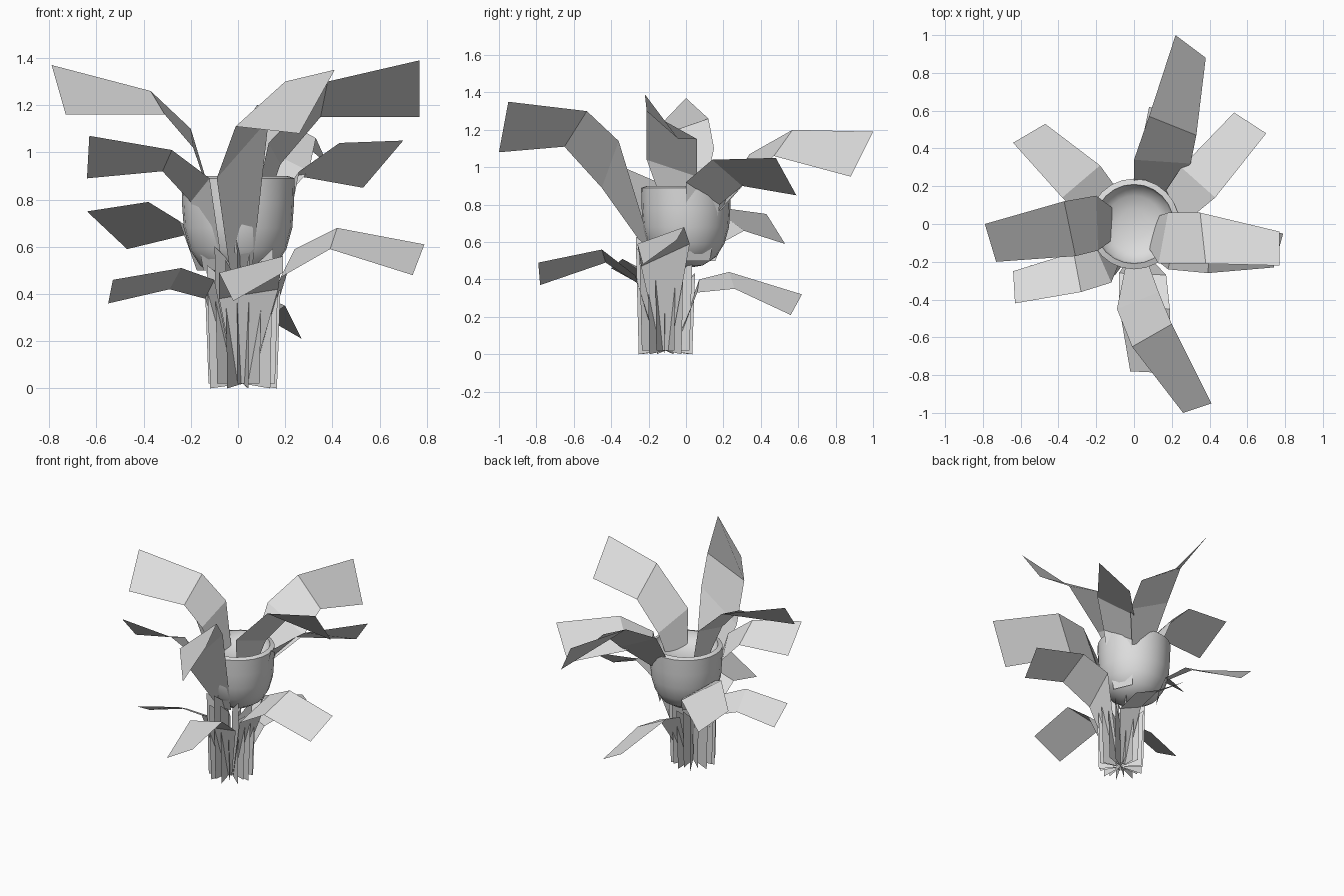
import bpy, bmesh, math, random
from mathutils import Vector

cube = bpy.data.objects.get("Cube")
if cube:
    bpy.data.objects.remove(cube, do_unlink=True)

random.seed(4)
CENTRE = Vector((0, 0, 0))
STEM = Vector((0.02, -0.11, 0))

# Where leaves are rooted: axis, radius and height
OUTSIDE_BOWL = (CENTRE, 0.175, 0.5)
INSIDE_BOWL = (CENTRE, 0.08, 0.65)
IN_STEM = (STEM, 0.05, 0.02)

grey = bpy.data.materials.new("plain grey")
grey.use_nodes = True
colour = (0.72, 0.72, 0.72, 1)
grey.diffuse_color = colour
grey.node_tree.nodes["Principled BSDF"].inputs["Base Color"].default_value = colour


def finish(name, bm):
    """Turn a bmesh into a named object with the shared material."""
    mesh = bpy.data.meshes.new(name)
    bm.to_mesh(mesh)
    bm.free()
    mesh.materials.append(grey)
    obj = bpy.data.objects.new(name, mesh)
    bpy.context.collection.objects.link(obj)
    return obj


def strip(bm, pairs):
    """Skin a ribbon of quads through successive pairs of edge points."""
    rows = [[bm.verts.new(p) for p in pair] for pair in pairs]
    for (a, b), (c, d) in zip(rows, rows[1:]):
        bm.faces.new((a, b, d, c))


def leaf(name, rooted, tip, mid, neck):
    """Bent leaf; its root is the neck pulled down towards an axis."""
    axis, radius, foot = rooted
    root = []
    for point in neck:
        flat = Vector((point[0], point[1], 0)) - axis
        root.append(axis + flat.normalized() * radius + Vector((0, 0, foot)))
    bm = bmesh.new()
    strip(bm, (root, neck, mid, tip))
    finish(name, bm)


# Round bowl with a rim and a shallow filled top, turned from a profile
profile = [(0, .46), (.09, .475), (.16, .52), (.205, .59), (.23, .68), (.237, .78),
           (.24, .89), (.21, .9), (.2, .86), (.15, .825), (.08, .805), (0, .8)]
bm = bmesh.new()
verts = [bm.verts.new((r, 0, z)) for r, z in profile]
edges = [bm.edges.new(pair) for pair in zip(verts, verts[1:])]
bmesh.ops.spin(bm, geom=verts + edges, cent=(0, 0, 0), axis=(0, 0, 1),
               angle=math.tau, steps=24)
bmesh.ops.remove_doubles(bm, verts=bm.verts, dist=0.001)
bmesh.ops.recalc_face_normals(bm, faces=bm.faces)
bowl = finish("bowl", bm)
bowl.select_set(True)
bpy.context.view_layer.objects.active = bowl
bpy.ops.object.shade_smooth_by_angle(angle=math.radians(50))

# Tall upper leaves
leaf("back_upper_leaf", INSIDE_BOWL,
     tip=[(.22, 1, 1.19), (.38, .88, .95)],
     mid=[(.08, .57, 1.2), (.33, .47, 1.06)],
     neck=[(0, .34, 1.07), (.3, .32, .92)])
leaf("front_upper_leaf", OUTSIDE_BOWL,
     tip=[(.26, -1, 1.08), (.41, -.95, 1.35)],
     mid=[(-.01, -.65, 1.11), (.2, -.53, 1.3)],
     neck=[(-.09, -.45, .89), (.13, -.36, 1.14)])
leaf("right_upper_leaf", INSIDE_BOWL,
     tip=[(-.79, 0, 1.37), (-.73, -.2, 1.16)],
     mid=[(-.37, .12, 1.26), (-.31, -.17, 1.16)],
     neck=[(-.2, .15, 1.1), (-.19, -.14, 1.02)])
leaf("left_upper_leaf", INSIDE_BOWL,
     tip=[(.77, -.22, 1.39), (.77, -.04, 1.15)],
     mid=[(.38, -.21, 1.3), (.35, .06, 1.15)],
     neck=[(.13, -.21, 1.04), (.18, .06, .95)])

# Middle leaves on the diagonals
leaf("back_left_leaf", OUTSIDE_BOWL,
     tip=[(.7, .48, 1.05), (.53, .59, .85)],
     mid=[(.43, .14, 1.04), (.25, .3, .9)],
     neck=[(.26, 0, .92), (.17, .18, .8)])
leaf("back_right_leaf", OUTSIDE_BOWL,
     tip=[(-.64, .43, .75), (-.47, .53, .59)],
     mid=[(-.38, .14, .79), (-.18, .31, .66)],
     neck=[(-.25, .02, .71), (-.1, .2, .6)])
leaf("front_right_leaf", OUTSIDE_BOWL,
     tip=[(-.63, -.42, 1.07), (-.64, -.25, .89)],
     mid=[(-.28, -.36, 1.01), (-.32, -.15, .92)],
     neck=[(-.12, -.31, .89), (-.2, -.13, .79)])

# Low leaves growing from the stem
leaf("front_low_leaf", IN_STEM,
     tip=[(-.02, -.78, .37), (.19, -.79, .49)],
     mid=[(-.08, -.43, .49), (.19, -.45, .56)],
     neck=[(-.08, -.26, .38), (.17, -.27, .42)])
leaf("left_low_leaf", IN_STEM,
     tip=[(.79, -.05, .61), (.74, -.23, .48)],
     mid=[(.42, -.01, .68), (.39, -.26, .59)],
     neck=[(.24, .02, .59), (.18, -.24, .47)])
leaf("back_low_leaf", IN_STEM,
     tip=[(.08, .62, .32), (.27, .56, .21)],
     mid=[(0, .23, .44), (.2, .26, .35)],
     neck=[(0, .07, .4), (.17, .06, .33)])
leaf("right_low_leaf", IN_STEM,
     tip=[(-.53, -.4, .46), (-.55, -.22, .36)],
     mid=[(-.24, -.34, .51), (-.29, -.17, .42)],
     neck=[(-.1, -.27, .46), (-.14, -.11, .38)])

# Stem: upright blades fanned around one axis, taller at the front
bm = bmesh.new()
blades = 18
for i in range(blades):
    angle = math.tau * (i + random.uniform(-.2, .2)) / blades
    out = Vector((math.cos(angle), math.sin(angle), 0))
    low = 0.02 * (i % 2)
    top = random.uniform(.4, .52) + .15 * max(0, -out.y)
    strip(bm, [
        (STEM + Vector((0, 0, .02)), STEM + out * .145 + Vector((0, 0, low))),
        (STEM + out * .03 + Vector((0, 0, top - .1)), STEM + out * .16 + Vector((0, 0, top))),
    ])
finish("stem_blades", bm)
